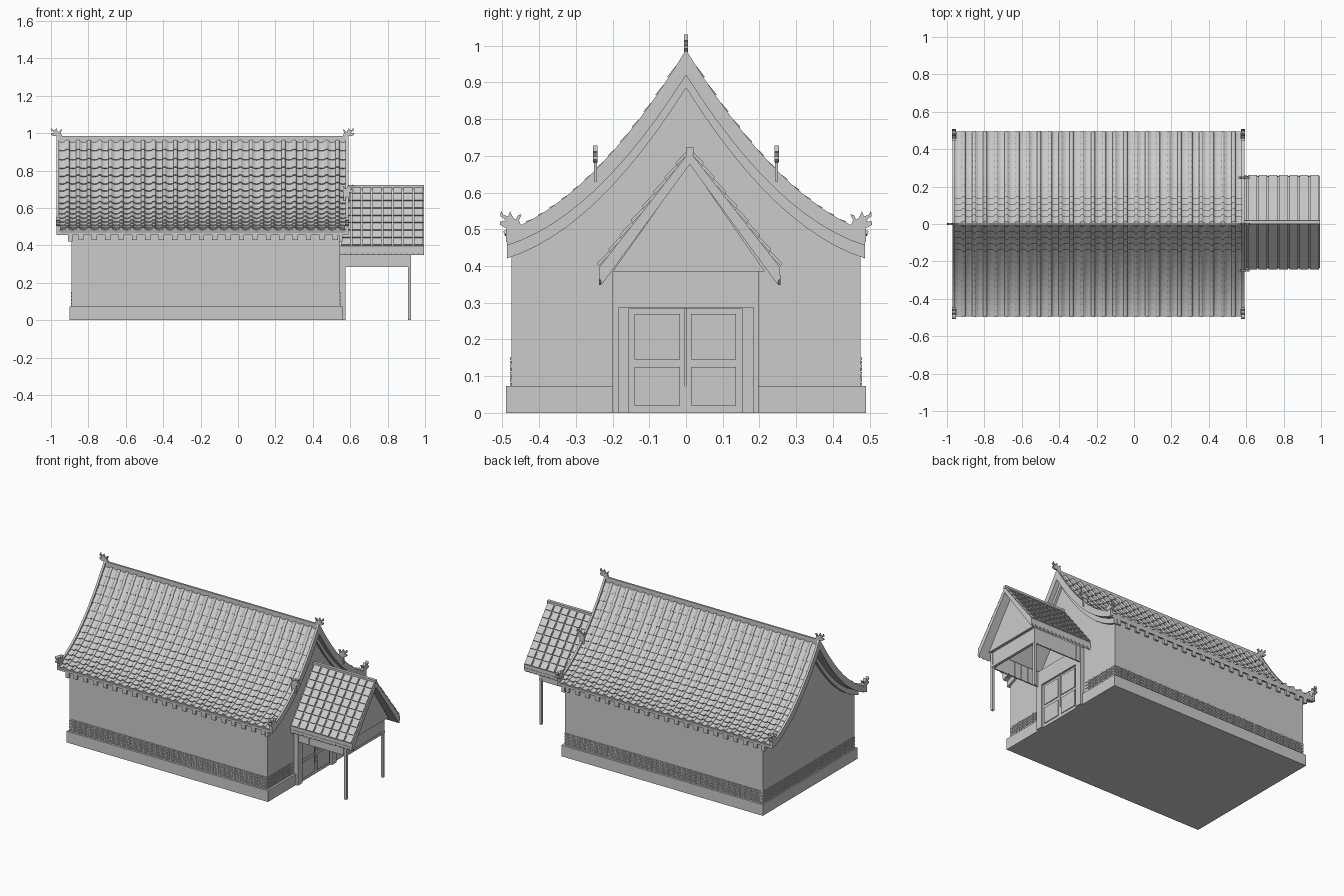
import bpy, bmesh, math
from mathutils import Matrix, Vector

if "Cube" in bpy.data.objects:
    bpy.data.objects.remove(bpy.data.objects["Cube"])


def finish(name, bm, normals=True):
    if normals:
        bmesh.ops.recalc_face_normals(bm, faces=bm.faces)
    me = bpy.data.meshes.new(name)
    bm.to_mesh(me)
    bm.free()
    ob = bpy.data.objects.new(name, me)
    bpy.context.collection.objects.link(ob)
    return ob


def add_box(bm, x0, x1, y0, y1, z0, z1):
    m = Matrix.Translation(((x0 + x1) / 2, (y0 + y1) / 2, (z0 + z1) / 2))
    bmesh.ops.create_cube(bm, size=1, matrix=m @ Matrix.Diagonal((x1 - x0, y1 - y0, z1 - z0, 1)))


def boxes(name, items):
    bm = bmesh.new()
    for it in items:
        add_box(bm, *it)
    return finish(name, bm)


def prism(name, pts, a, b, place=lambda u, v, w: (w, u, v)):
    """Extrude a closed 2D profile from a to b (along x by default)."""
    bm = bmesh.new()
    ends = [[bm.verts.new(place(u, v, w)) for u, v in pts] for w in (a, b)]
    bm.faces.new(ends[0])
    bm.faces.new(ends[1])
    for i in range(len(pts)):
        j = (i + 1) % len(pts)
        bm.faces.new((ends[0][i], ends[0][j], ends[1][j], ends[1][i]))
    return finish(name, bm)


# Sweeping roof curve shared by wall, slab, boards and tiles
def top(y):
    y = abs(y)
    return 0.955 - 1.62 * y + 1.308 * y * y


def low(y):
    return top(y) - 0.035 + 0.03 * abs(y)


N = 12
HALF = 0.487
YS = [HALF * i / N for i in range(-N, N + 1)]
X0, X1 = -0.97, 0.59


def band(name, upper, lower, a, b):
    pts = [(y, upper(y)) for y in YS] + [(y, lower(y)) for y in reversed(YS)]
    return prism(name, pts, a, b)


# Plinth and hall walls
boxes("plinth", [(-0.9, 0.56, -0.49, 0.49, 0, 0.073)])
wall_ys = [0.475 * i / N for i in range(-N, N + 1)]
prism("hall_walls", [(-0.475, 0.07)] + [(y, low(y) - 0.002) for y in wall_ys] + [(0.475, 0.07)], -0.89, 0.545)

# Brick courses above the plinth, running bond
bricks = []
for r in range(8):
    z0, z1 = 0.074 + r * 0.01, 0.082 + r * 0.01
    for k in range(36):
        xa = -0.89 + k * 0.0398 + (0.012 if r % 2 else 0)
        xb = min(xa + 0.037, 0.545)
        for s in (-1, 1):
            bricks.append((xa, xb, s * 0.475 - 0.004, s * 0.475 + 0.004, z0, z1))
    for k in range(24):
        ya = -0.475 + k * 0.0395 + (0.012 if r % 2 else 0)
        yb = min(ya + 0.037, 0.475)
        bricks.append((-0.893, -0.887, ya, yb, z0, z1))
        if yb < -0.2 or ya > 0.2:
            bricks.append((0.542, 0.548, ya, yb, z0, z1))
boxes("brick_courses", bricks)

# Roof slab, gable boards and raised rake edges
band("roof_slab", top, low, X0, X1)
for nm, a, b in (("left", -0.91, -0.885), ("right", 0.54, 0.56)):
    band("gable_board_" + nm, low, lambda y: low(y) - 0.035, a, b)
for nm, a in (("left", X0), ("right", X1 - 0.014)):
    band("rake_edge_" + nm, lambda y: top(y) + 0.034 - 0.03 * abs(y), lambda y: top(y) - 0.002, a, a + 0.014)

# Rafter ends under both eaves
boxes("rafter_ends", [(x - 0.014, x + 0.014, min(s * 0.44, s * 0.486), max(s * 0.44, s * 0.486), 0.428, 0.462)
                      for s in (-1, 1) for x in [-0.84 + 0.0716 * i for i in range(20)]])


# Curved pan tiles and narrow round cover tiles in overlapping courses
def tiles(name, side, cols=27, rows=15):
    bm = bmesh.new()
    w = (X1 - X0) / cols
    section = []
    for c in range(cols):
        for i in range(5):                       # hollow pan
            t = i / 4
            section.append((X0 + w * (c + 0.18 + 0.64 * t), 0.007 - 0.006 * math.sin(math.pi * t)))
        if c < cols - 1:
            for i in range(1, 6):                # round cover
                a = math.pi * i / 6
                section.append((X0 + w * (c + 1 - 0.18 * math.cos(a)), 0.007 + 0.009 * math.sin(a)))
    courses = []
    for r in range(rows):
        courses += [(r / rows, 0.0), ((r + 1) / rows, 0.006)]
    courses.append((1.0, None))
    prev = None
    for t, lift in courses:
        y = t * (HALF + 0.004)
        n = Vector((0, side * (1.62 - 2.616 * y), 1)).normalized()
        line = []
        for x, h in section:
            off = -0.008 if lift is None else h + lift
            line.append(bm.verts.new(Vector((x, side * y, top(y))) + n * off))
        if prev:
            for i in range(len(line) - 1):
                f = (prev[i], prev[i + 1], line[i + 1], line[i])
                bm.faces.new(f if side > 0 else f[::-1])
        prev = line
    bmesh.ops.reverse_faces(bm, faces=bm.faces)
    return finish(name, bm, False)


tiles("front_roof_tiles", -1)
tiles("back_roof_tiles", 1)

# Main ridge
boxes("main_ridge", [(X0, X1, -0.006, 0.006, 0.93, 0.985)])

# Curled beast ornaments, drawn once and pointed outward
BEAST = [(-0.03, 0), (0.018, 0), (0.03, 0.008), (0.03, 0.016), (0.014, 0.017), (0.02, 0.026), (0.029, 0.03),
         (0.027, 0.046), (0.02, 0.034), (0.008, 0.03), (0.002, 0.044), (-0.006, 0.026), (-0.014, 0.022),
         (-0.02, 0.034), (-0.03, 0.036), (-0.022, 0.02)]


def beast(name, x, y, z, dx, dy, half=0.006):
    prism(name, BEAST, -half, half, lambda u, v, w: (x + u * dx - w * dy, y + u * dy + w * dx, z + v))


for s, nm in ((-1, "left"), (1, "right")):
    beast("ridge_beast_" + nm, -0.97 if s < 0 else 0.59, 0, 0.984, s, 0)
    for t, nm2 in ((-1, "front"), (1, "back")):
        beast(f"eave_beast_{nm}_{nm2}", -0.962 if s < 0 else 0.583, t * 0.477, 0.505, 0, t, 0.01)
        boxes(f"eave_block_{nm}_{nm2}", [((X0 if s < 0 else X1 - 0.02), (X0 + 0.02 if s < 0 else X1),
                                          min(t * 0.455, t * 0.49), max(t * 0.455, t * 0.49), 0.465, 0.508)])
for t, nm in ((-1, "front"), (1, "back")):
    beast("gable_beast_" + nm, 0.588, t * 0.247, 0.682, 1, 0)
    boxes("gable_beast_foot_" + nm, [(0.565, 0.595, t * 0.247 - 0.004, t * 0.247 + 0.004, 0.63, 0.684)])

# Porch roof shell and gable infill
C = 0.01
AP, EV, W = 0.712, 0.398, 0.245
prism("porch_roof", [(C - W, EV), (C, AP), (C + W, EV), (C + W, 0.37), (C + W - 0.006, 0.35),
                     (C, 0.677), (C - W + 0.006, 0.35), (C - W, 0.37)], 0.54, 0.994)
prism("porch_gable", [(-0.2, 0.385), (C, 0.68), (0.215, 0.385)], 0.925, 0.94)
boxes("porch_ridge", [(0.545, 0.995, C - 0.01, C + 0.01, AP - 0.01, AP + 0.012)])

# Porch roof tiles in tilted courses
bm = bmesh.new()
ang = math.atan2(AP - EV, W)
length = math.hypot(AP - EV, W)
for s in (-1, 1):
    for r in range(8):
        d = (r + 0.5) / 8 * length
        y = C + s * (d * math.cos(ang) + 0.005 * math.sin(ang))
        z = AP - d * math.sin(ang) + 0.005 * math.cos(ang)
        rot = Matrix.Rotation(-s * (ang - 0.1), 4, 'X')
        for k in range(8):
            x = 0.55 + (k + 0.5) * 0.0553
            bmesh.ops.create_cube(bm, size=1, matrix=Matrix.Translation((x, y, z)) @ rot
                                  @ Matrix.Diagonal((0.047, length / 8 * 0.96, 0.008, 1)))
finish("porch_tiles", bm)

# Pointed drip edge along the porch eaves
saw = [(0.545, 0.375)]
for k in range(15):
    saw += [(0.545 + k * 0.03, 0.363), (0.56 + k * 0.03, 0.349)]
saw += [(0.993, 0.363), (0.993, 0.375)]
for s, nm in ((-1, "front"), (1, "back")):
    prism("porch_drip_" + nm, saw, C + s * (W - 0.004), C + s * (W + 0.002), lambda u, v, w: (u, w, v))

# Porch posts, beams and slatted side panels
boxes("porch_posts", [(x, x + 0.015, y - 0.008, y + 0.008, 0, 0.385) for x in (0.91, 0.56) for y in (-0.192, 0.19)])
boxes("porch_panels", [(0.545, 0.92, -0.196, -0.188, 0.285, 0.387), (0.545, 0.92, 0.186, 0.194, 0.285, 0.387),
                       (0.912, 0.922, -0.2, 0.197, 0.302, 0.385), (0.908, 0.926, -0.2, 0.198, 0.287, 0.302)])
boxes("porch_slats", [(x - 0.004, x + 0.004, y - 0.006, y + 0.006, 0.288, 0.384)
                      for x in [0.6 + 0.05 * i for i in range(7)] for y in (-0.191, 0.189)])

# Doorway with frame and two panelled leaves
boxes("door_frame", [(0.545, 0.575, -0.2, -0.155, 0, 0.385), (0.545, 0.575, 0.152, 0.197, 0, 0.385),
                     (0.545, 0.575, -0.155, 0.152, 0.285, 0.385)])
boxes("door_leaves", [(0.54, 0.562, -0.155, -0.003, 0, 0.286), (0.54, 0.562, 0.0, 0.152, 0, 0.286)])
boxes("door_panels", [(0.56, 0.567, y, y + 0.123, z0, z1) for y in (-0.14, 0.013)
                      for z0, z1 in ((0.02, 0.125), (0.145, 0.27))])
